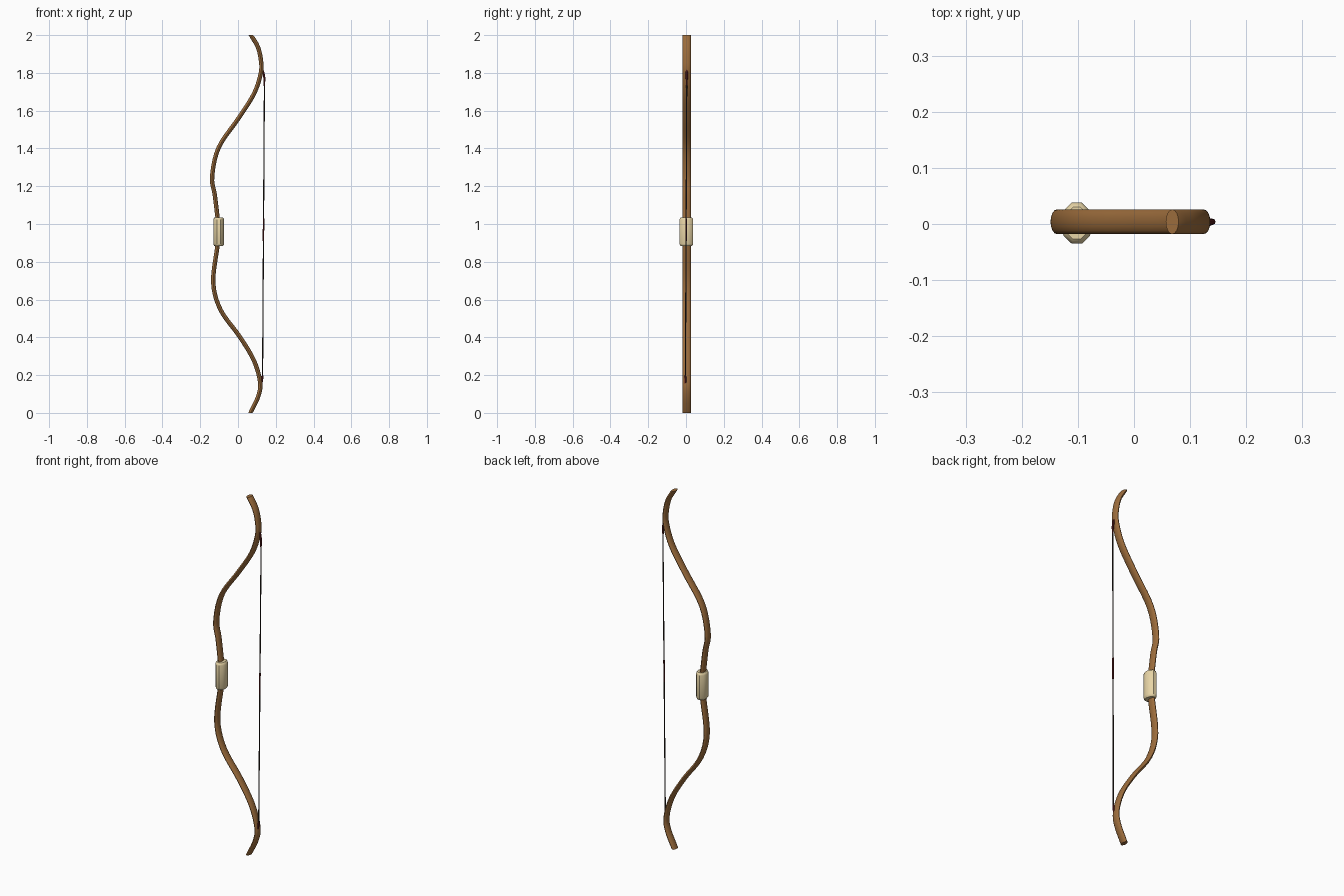
import bpy, bmesh, math
from mathutils import Vector

if "Cube" in bpy.data.objects:
    bpy.data.objects.remove(bpy.data.objects["Cube"])


def material(name, color):
    m = bpy.data.materials.new(name)
    m.diffuse_color = (*color, 1)
    m.use_nodes = True
    m.node_tree.nodes["Principled BSDF"].inputs["Base Color"].default_value = m.diffuse_color
    return m


wood = material("wood", (0.33, 0.15, 0.045))
leather = material("pale_leather", (0.80, 0.66, 0.38))
cord = material("dark_cord", (0.03, 0.02, 0.015))
thread = material("red_thread", (0.13, 0.015, 0.015))


def smooth_path(pts, steps):
    """Catmull-Rom interpolation through the points."""
    p = [Vector(q) for q in pts]
    p = [2 * p[0] - p[1]] + p + [2 * p[-1] - p[-2]]
    out = []
    for i in range(1, len(p) - 2):
        a, b, c, d = p[i - 1:i + 3]
        for k in range(steps):
            t = k / steps
            out.append(0.5 * (2 * b + (c - a) * t + (2 * a - 5 * b + 4 * c - d) * t * t
                              + (3 * b - a - 3 * c + d) * t ** 3))
    return out + [p[-2]]


def sweep(name, path, radii, sides, mat, flat_ends=False):
    """Sweep an ellipse (in-plane radius, y radius) along a path in the xz plane."""
    bm = bmesh.new()
    rings = []
    last = len(path) - 1
    for i, p in enumerate(path):
        t = path[min(i + 1, last)] - path[max(i - 1, 0)]
        if flat_ends and i in (0, last):
            t = Vector((0, 0, 1))
        n = Vector((t.z, 0, -t.x)).normalized()
        ra, rb = radii[i] if isinstance(radii, list) else radii
        rings.append([bm.verts.new(p + n * ra * math.cos(a) + Vector((0, rb * math.sin(a), 0)))
                      for a in (2 * math.pi * k / sides for k in range(sides))])
    for r, s in zip(rings, rings[1:]):
        for k in range(sides):
            j = (k + 1) % sides
            bm.faces.new((r[k], r[j], s[j], s[k]))
    bm.faces.new(rings[0][::-1])
    bm.faces.new(rings[-1])
    bmesh.ops.recalc_face_normals(bm, faces=bm.faces)
    me = bpy.data.meshes.new(name)
    bm.to_mesh(me)
    bm.free()
    me.materials.append(mat)
    ob = bpy.data.objects.new(name, me)
    bpy.context.collection.objects.link(ob)
    bpy.ops.object.select_all(action='DESELECT')
    ob.select_set(True)
    bpy.context.view_layer.objects.active = ob
    bpy.ops.object.shade_smooth_by_angle(angle=math.radians(40))
    return ob


# Recurved wooden stave, bottom tip to top tip
stave = [(0.066, 0), (0.108, 0.09), (0.117, 0.165), (0.083, 0.28), (0.008, 0.405),
         (-0.092, 0.545), (-0.131, 0.69), (-0.110, 0.875), (-0.100, 0.96),
         (-0.109, 1.04), (-0.123, 1.155), (-0.137, 1.25), (-0.102, 1.405),
         (0.003, 1.56), (0.085, 1.69), (0.121, 1.80), (0.121, 1.87),
         (0.104, 1.94), (0.068, 2.0)]
sweep("bow_stave", smooth_path([(x, 0.004, z) for x, z in stave], 5),
      (0.0115, 0.022), 16, wood, True)

# Grip with rounded rims
grip = [(0.883, 0.022, 0.030), (0.887, 0.026, 0.035), (0.896, 0.029, 0.0385),
        (1.022, 0.029, 0.0385), (1.031, 0.026, 0.035), (1.035, 0.022, 0.030)]
sweep("grip", [Vector((-0.102, 0.0015, z)) for z, a, b in grip],
      [(a, b) for z, a, b in grip], 10, leather)

# Bowstring between the two nocks
low, high = Vector((0.130, -0.003, 0.18)), Vector((0.140, 0.004, 1.76))
sweep("bowstring", [low, high], (0.003, 0.003), 8, cord)

# Thread wrapping at the middle of the string
sweep("string_wrap", [low.lerp(high, (z - 0.18) / 1.58) for z in (0.91, 1.03)],
      (0.004, 0.004), 8, thread)

# Bound loops where the string meets the limbs
ends = {"upper": [(0.139, 0.004, 1.73), (0.140, 0.004, 1.77), (0.135, 0.004, 1.80), (0.127, 0.004, 1.83)],
        "lower": [(0.130, -0.003, 0.20), (0.129, -0.003, 0.185), (0.126, -0.003, 0.165), (0.122, -0.003, 0.147)]}
for side, pts in ends.items():
    sweep(side + "_string_loop", [Vector(p) for p in pts],
          [(0.0035, 0.0035), (0.0055, 0.0055), (0.0055, 0.006), (0.004, 0.004)], 8, thread)
